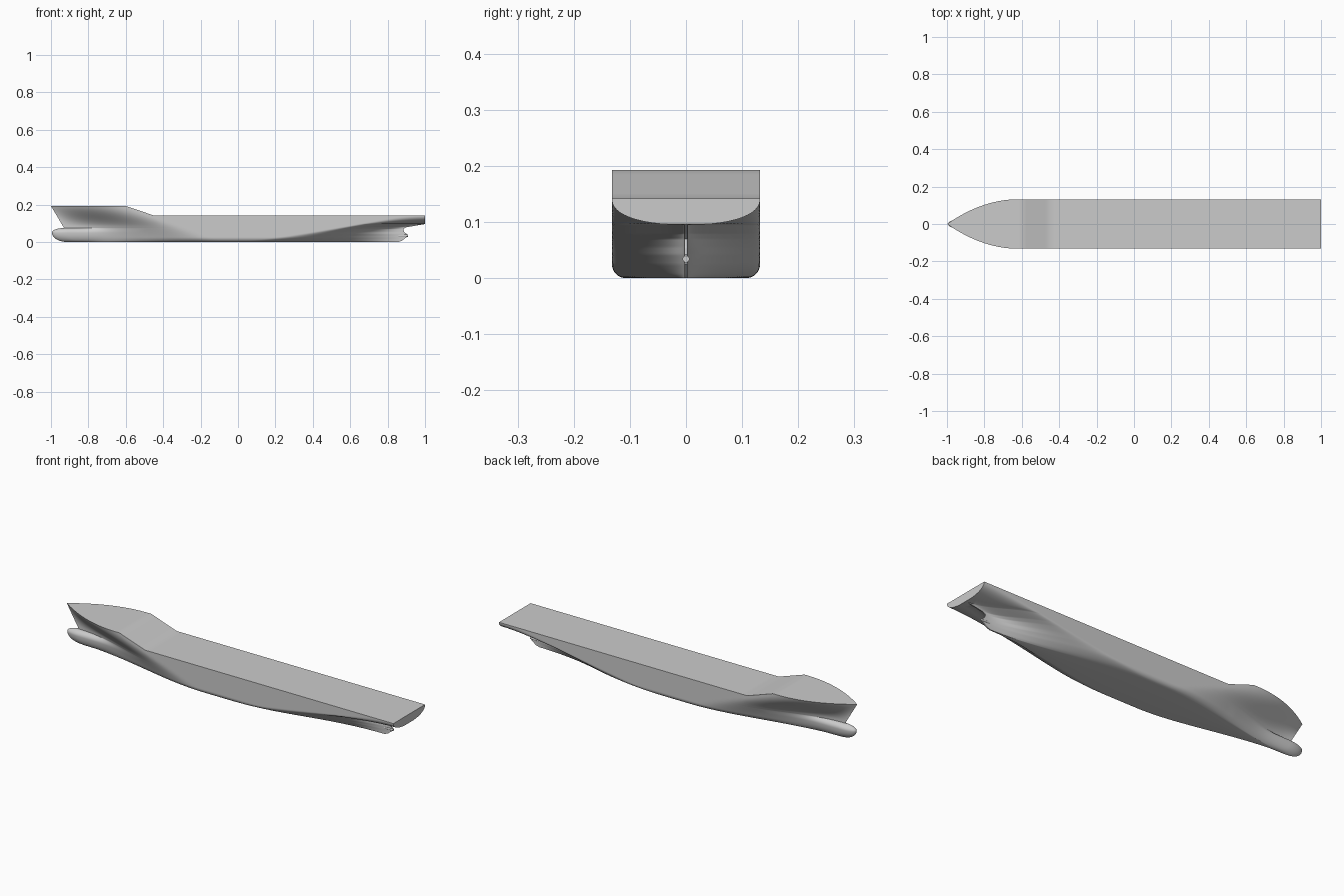
import bpy, bmesh, math

if "Cube" in bpy.data.objects:
    bpy.data.objects.remove(bpy.data.objects["Cube"], do_unlink=True)

BEAM = 0.132      # half breadth
BILGE = 0.025     # bilge radius
BOW_TOP, DECK = 0.193, 0.142
BULB_Z = 0.05


def clamp(v):
    return max(0.0, min(1.0, v))


def smooth(v):
    v = clamp(v)
    return v * v * (3 - 2 * v)


def interp(v, pts):
    for (a, fa), (b, fb) in zip(pts, pts[1:]):
        if v <= b:
            return fa + (fb - fa) * clamp((v - a) / (b - a))
    return pts[-1][1]


def bulb_round(z):
    q = (z - BULB_Z) / (0.05 if z < BULB_Z else 0.025)
    return math.sqrt(max(0, 1 - q * q))


def stem(z):
    return interp(z, [(0.075, -0.93), (BOW_TOP, -1.0)])


def bow_end(z):
    if z >= 0.075:
        return stem(z)
    base = -0.91 if z < BULB_Z else -0.93
    return base - (0.995 + base) * bulb_round(z)


def stern_end(z):
    return interp(z, [(0, 0.855), (0.006, 0.875), (0.025, 0.9), (0.042, 0.903),
                      (0.055, 0.888), (0.07, 0.883), (0.079, 0.9), (0.096, 1.0)])


def half_breadth(x, z):
    # midship section with rounded bilge
    width = BEAM
    if z < BILGE:
        width += math.sqrt(BILGE ** 2 - (BILGE - z) ** 2) - BILGE
    # fine, flared bow
    start = -0.1 - 0.52 * z / BOW_TOP
    t = clamp((start - x) / (start - stem(z)))
    full = smooth((z - 0.085) / 0.1)
    y = width * (1 - full * t * t - (1 - full) * smooth(t))
    # bulb blended into the bow
    if x < -0.5 and z < 0.075:
        d = clamp((x - bow_end(z)) / 0.085)
        bulb = 0.027 * bulb_round(z) * math.sqrt(d * (2 - d))
        y = (y ** 3 + bulb ** 3) ** (1 / 3)
    # run narrowing to the skeg, or to the transom above it
    start = 0.9 * (z / DECK) ** 0.8
    if x > start:
        end = 0.003
        if z > 0.096:
            q = clamp((DECK - z) / 0.047)
            end = max(end, BEAM * (1 - q ** 2.3) ** (1 / 2.3))
        y += (end - y) * smooth((x - start) / (stern_end(z) - start))
    return y


def link(bm, verts):
    bm.faces.new(verts)


# station positions and waterline heights
stations = [0.2 * (i / 34) ** 1.7 for i in range(34)]
stations += [0.2 + 0.075 * i / 6 for i in range(6)]
stations += [0.275 + 0.725 * (1 - (1 - i / 60) ** 1.3) for i in range(61)]
levels = [BILGE * (i / 12) ** 1.8 for i in range(12)]
levels += [BILGE + 0.045 * i / 18 for i in range(18)]
levels += [0.07 + 0.03 * i / 24 for i in range(24)]
levels += [0.1 + (BOW_TOP - 0.1) * i / 24 for i in range(25)]

# hull, one side built from waterlines then mirrored
bm = bmesh.new()
rows = []
for level in levels:
    row = []
    a, b = bow_end(level), stern_end(level)
    for u in stations:
        top = interp(u, [(0.2, BOW_TOP), (0.275, DECK)])
        z = level
        if z > 0.1:
            z = 0.1 + (z - 0.1) * (top - 0.1) / (BOW_TOP - 0.1)
        x = a + u * (b - a)
        y = 0 if u == 0 else half_breadth(x, z)
        row.append(bm.verts.new((x, -y, z)))
    rows.append(row)


def centre_line(verts):
    return [bm.verts.new((v.co.x, 0, v.co.z)) for v in verts]


def strip(first, second):
    for i in range(len(first) - 1):
        bm.faces.new((first[i], first[i + 1], second[i + 1], second[i]))


for lower, upper in zip(rows, rows[1:]):
    strip(lower, upper)
strip(centre_line(rows[0]), rows[0])          # flat bottom
strip(rows[-1], centre_line(rows[-1]))        # deck
edge = [row[-1] for row in rows]
strip(edge, centre_line(edge))                # transom and skeg end
bmesh.ops.remove_doubles(bm, verts=bm.verts[:], dist=1e-6)
bmesh.ops.mirror(bm, geom=bm.verts[:] + bm.edges[:] + bm.faces[:],
                 axis='Y', merge_dist=1e-6)
bmesh.ops.recalc_face_normals(bm, faces=bm.faces[:])

mesh = bpy.data.meshes.new("hull")
bm.to_mesh(mesh)
bm.free()
hull = bpy.data.objects.new("hull", mesh)
bpy.context.collection.objects.link(hull)

# propeller shaft boss
bpy.ops.mesh.primitive_cylinder_add(vertices=24, radius=0.006, depth=0.05,
                                    location=(0.883, 0, 0.034),
                                    rotation=(0, math.pi / 2, 0))
boss = bpy.context.object
boss.name = "shaft_boss"

# material and shading
grey = bpy.data.materials.new("hull grey")
grey.use_nodes = True
colour = (0.6, 0.6, 0.6, 1)
grey.diffuse_color = colour
grey.node_tree.nodes["Principled BSDF"].inputs["Base Color"].default_value = colour
for obj in (hull, boss):
    obj.data.materials.append(grey)
    bpy.ops.object.select_all(action='DESELECT')
    obj.select_set(True)
    bpy.context.view_layer.objects.active = obj
    bpy.ops.object.shade_smooth_by_angle(angle=math.radians(35))
